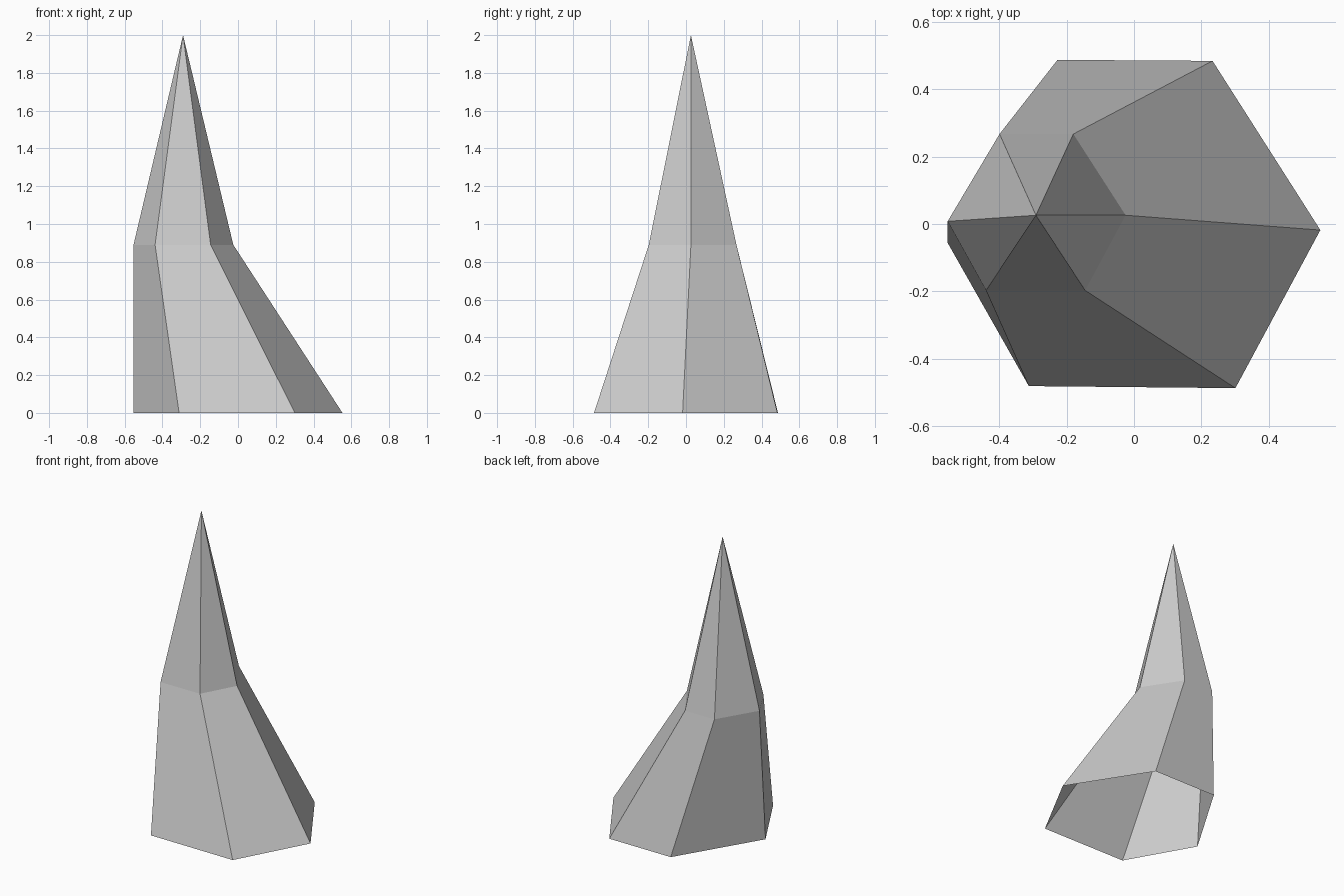
import bpy
import bmesh

if "Cube" in bpy.data.objects:
    bpy.data.objects.remove(bpy.data.objects["Cube"])

# Irregular hexagonal outlines, counter-clockwise from the right-hand corner
base = [(0.553, -0.018), (0.233, 0.484), (-0.227, 0.487),
        (-0.553, -0.056), (-0.312, -0.481), (0.301, -0.487)]
shoulder = [(-0.025, 0.026), (-0.180, 0.267), (-0.399, 0.267),
            (-0.553, 0.008), (-0.439, -0.197), (-0.145, -0.197)]

bm = bmesh.new()


def ring(points, z):
    return [bm.verts.new((x, y, z)) for x, y in points]


lower = ring(base, 0.0)
upper = ring(shoulder, 0.89)
tip = bm.verts.new((-0.291, 0.026, 2.0))

# Flared skirt (open underneath) and pointed top
for i in range(6):
    j = (i + 1) % 6
    bm.faces.new((lower[i], lower[j], upper[j], upper[i]))
    bm.faces.new((upper[i], upper[j], tip))

mesh = bpy.data.meshes.new("leaning_spike")
bm.to_mesh(mesh)
bm.free()
spike = bpy.data.objects.new("leaning_spike", mesh)
bpy.context.collection.objects.link(spike)
